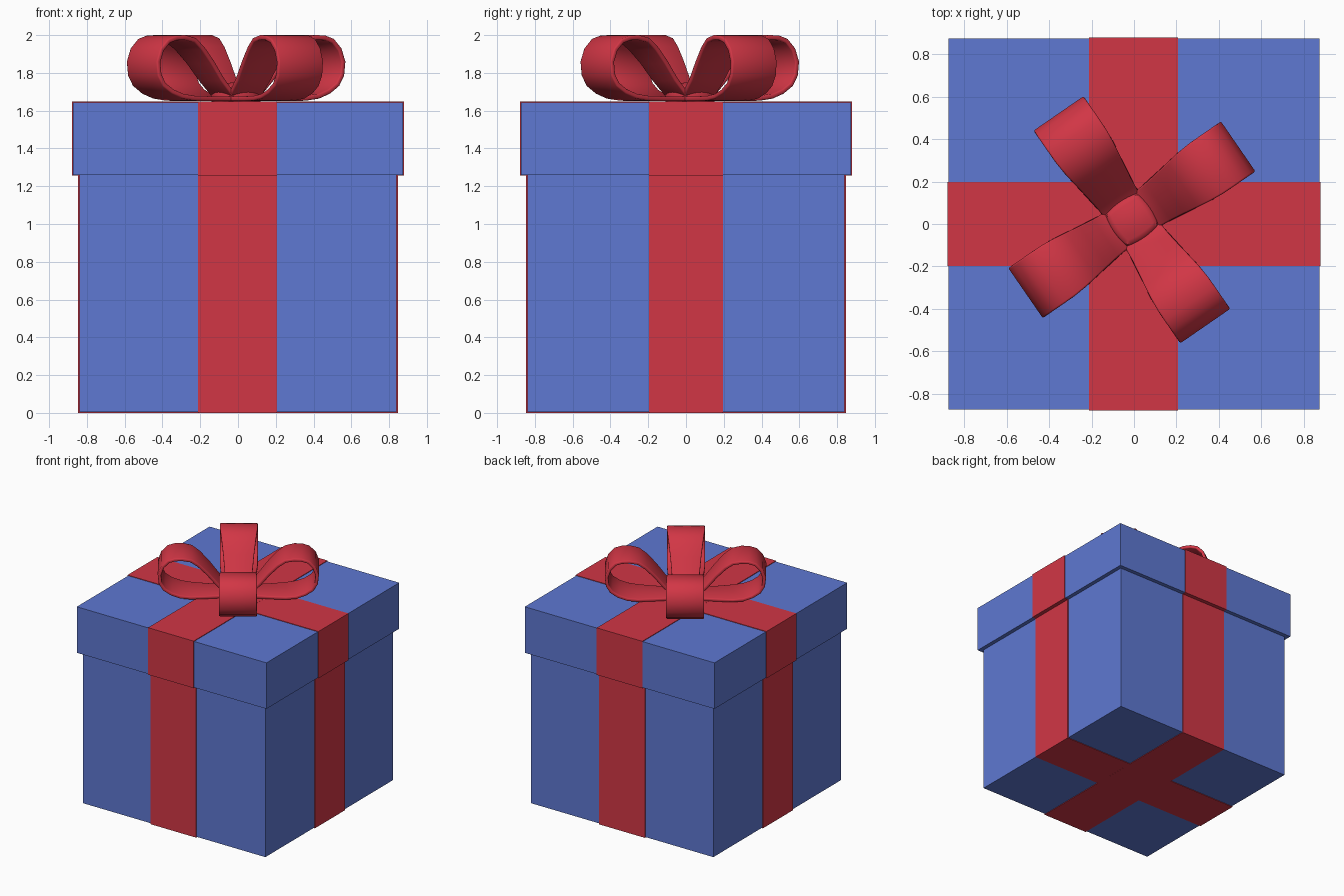
import bpy, bmesh, math
from mathutils import Vector, Matrix

if "Cube" in bpy.data.objects:
    bpy.data.objects.remove(bpy.data.objects["Cube"])


def material(name, rgb):
    m = bpy.data.materials.new(name)
    m.diffuse_color = (*rgb, 1)
    m.use_nodes = True
    m.node_tree.nodes["Principled BSDF"].inputs["Base Color"].default_value = m.diffuse_color
    return m


BLUE = material("blue paper", (0.112, 0.188, 0.645))
RED = material("red ribbon", (0.64, 0.037, 0.06))


def add(name, bm, mat):
    me = bpy.data.meshes.new(name)
    bm.to_mesh(me)
    bm.free()
    ob = bpy.data.objects.new(name, me)
    bpy.context.collection.objects.link(ob)
    me.materials.append(mat)
    return ob


def box(name, x0, x1, y0, y1, z0, z1, mat):
    bm = bmesh.new()
    bmesh.ops.create_cube(bm, size=1)
    for v in bm.verts:
        v.co = Vector((x1 if v.co.x > 0 else x0,
                       y1 if v.co.y > 0 else y0,
                       z1 if v.co.z > 0 else z0))
    return add(name, bm, mat)


# Box and lid
box("box_body", -0.84, 0.84, -0.84, 0.84, 0.005, 1.27, BLUE)
box("box_lid", -0.873, 0.873, -0.873, 0.873, 1.26, 1.643, BLUE)

# Ribbon bands wrapped both ways around body and lid
for part, h, z0, z1 in (("body", 0.846, 0.0, 1.265), ("lid", 0.879, 1.257, 1.648)):
    box(part + "_ribbon_front_back", -0.213, 0.207, -h, h, z0, z1, RED)
    box(part + "_ribbon_left_right", -h, h, -0.197, 0.197, z0 + 0.0005, z1 - 0.0005, RED)

# Bow loops: side profile (distance from knot, height)
BOW = Vector((-0.01, 0.02, 0))
TURN = math.radians(34.6)
PATH = [(0.02, 1.675), (0.08, 1.70), (0.15, 1.775), (0.22, 1.865), (0.29, 1.94),
        (0.35, 1.985), (0.42, 2.0), (0.48, 1.998), (0.535, 1.98), (0.583, 1.93),
        (0.608, 1.86), (0.60, 1.785), (0.568, 1.73), (0.51, 1.69), (0.44, 1.664),
        (0.36, 1.653), (0.25, 1.65), (0.12, 1.65), (0.02, 1.65)]


def bow_loop(i):
    bm = bmesh.new()
    rows = []
    for r, z in PATH:
        t = min(1, max(0, (r - 0.05) / 0.4))
        w = 0.1 + 0.043 * t * t * (3 - 2 * t)
        rows.append([bm.verts.new((r, y, z)) for y in (-w, 0, w)])
    for a, b in zip(rows, rows[1:]):
        for k in (0, 1):
            bm.faces.new((a[k], b[k], b[k + 1], a[k + 1]))
    bm.transform(Matrix.Translation(BOW) @ Matrix.Rotation(TURN + i * math.pi / 2, 4, 'Z'))
    ob = add(f"bow_loop_{i + 1}", bm, RED)
    s = ob.modifiers.new("thickness", 'SOLIDIFY')
    s.thickness = 0.026
    s.offset = -1
    b = ob.modifiers.new("round_rim", 'BEVEL')
    b.width = 0.008
    b.segments = 2
    b.limit_method = 'ANGLE'
    b.angle_limit = math.radians(50)
    return ob


smooth = [bow_loop(i) for i in range(4)]

# Knot: rounded square dome
bm = bmesh.new()
bmesh.ops.create_cube(bm, size=2)
bmesh.ops.subdivide_edges(bm, edges=bm.edges[:], cuts=7, use_grid_fill=True)
for v in bm.verts:
    v.co = v.co.lerp(v.co.normalized() * 1.15, 0.65)
    v.co = Vector((v.co.x * 0.108, v.co.y * 0.108, max(v.co.z, -0.3) * 0.075))
bm.transform(Matrix.Translation(BOW + Vector((0, 0, 1.668))) @ Matrix.Rotation(TURN, 4, 'Z'))
smooth.append(add("bow_knot", bm, RED))

bpy.ops.object.select_all(action='DESELECT')
for ob in smooth:
    ob.select_set(True)
bpy.context.view_layer.objects.active = smooth[0]
bpy.ops.object.shade_smooth_by_angle(angle=math.radians(50))
